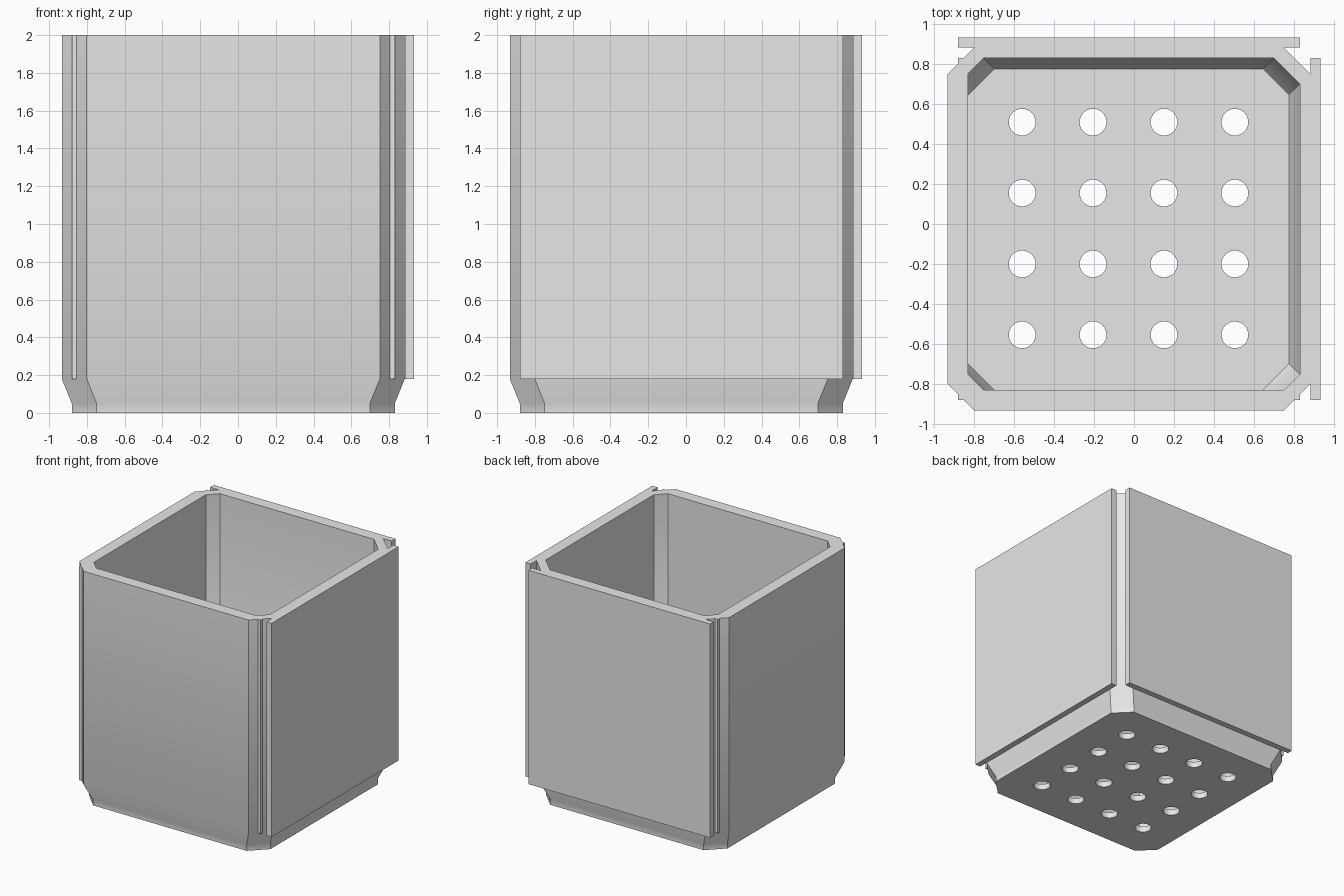
import bpy
import bmesh
from math import radians

if "Cube" in bpy.data.objects:
    bpy.data.objects.remove(bpy.data.objects["Cube"], do_unlink=True)

grey = bpy.data.materials.new("light grey plastic")
grey.use_nodes = True
grey.diffuse_color = (0.8, 0.8, 0.8, 1)
grey.node_tree.nodes["Principled BSDF"].inputs["Base Color"].default_value = (0.8, 0.8, 0.8, 1)

TOP, TAPER, FLOOR = 2.0, 0.18, 0.05
LOW, HIGH = -0.933, 0.883      # body limits, the same in x and y
STEP, CUT = 0.053, 0.132       # base inset and corner chamfer


def make_object(name, bm):
    bmesh.ops.recalc_face_normals(bm, faces=bm.faces)
    mesh = bpy.data.meshes.new(name)
    bm.to_mesh(mesh)
    bm.free()
    mesh.materials.append(grey)
    obj = bpy.data.objects.new(name, mesh)
    bpy.context.collection.objects.link(obj)
    return obj


def octagon(low, high, cuts):
    """Chamfered square; cuts run front right, back right, back left, front left."""
    a, b, c, d = cuts
    return [(low + d, low), (high - a, low), (high, low + a), (high, high - b),
            (high - b, high), (low + c, high), (low, high - c), (low, low + d)]


def loft(name, sections):
    """Skin a stack of (outline, height) sections and cap both ends."""
    bm = bmesh.new()
    rings = [[bm.verts.new((x, y, z)) for x, y in pts] for pts, z in sections]
    for r, s in zip(rings, rings[1:]):
        for i in range(len(r)):
            j = (i + 1) % len(r)
            bm.faces.new((r[i], r[j], s[j], s[i]))
    bm.faces.new(rings[0])
    bm.faces.new(rings[-1])
    return make_object(name, bm)


def prism(name, outline):
    return loft(name, [(outline, TAPER), (outline, TOP)])


# Pot body: tapered foot, straight walls, rim and hollow inside
foot = octagon(LOW + STEP, HIGH - STEP, [CUT] * 4)
wall = octagon(LOW, HIGH, [CUT] * 4)
opening = octagon(-0.83, 0.83, [0.077, 0.13, 0.077, 0.077])
floor = octagon(-0.83, 0.777, [0.13] * 4)
body = loft("pot_body", [(foot, 0), (foot, FLOOR), (wall, TAPER), (wall, TOP),
                         (opening, TOP), (opening, TAPER), (floor, FLOOR)])

# Drainage holes through the floor
bm = bmesh.new()
for i in range(4):
    for j in range(4):
        made = bmesh.ops.create_cone(bm, cap_ends=True, segments=32,
                                     radius1=0.067, radius2=0.067, depth=0.3)
        bmesh.ops.translate(bm, verts=made["verts"],
                            vec=(-0.56 + i * 0.355, -0.555 + j * 0.355, 0))
cutter = make_object("hole_cutter", bm)
cutter.hide_render = True
holes = body.modifiers.new("drainage holes", "BOOLEAN")
holes.operation = "DIFFERENCE"
holes.solver = "EXACT"
holes.object = cutter
bpy.context.view_layer.objects.active = body
bpy.ops.object.modifier_apply(modifier=holes.name)
bpy.data.objects.remove(cutter, do_unlink=True)

# Overhanging slabs on the back and the left side
start, end, outer = LOW + STEP, HIGH - STEP, HIGH + 0.05
back = [(start, HIGH), (end, HIGH), (end, outer), (start, outer)]
prism("back_slab", back)
prism("left_slab", [(y, x) for x, y in back])

# Small square ribs on three chamfered corners
for name, sx, sy in (("front_right_rib", -1, -1), ("front_left_rib", 1, -1),
                     ("back_right_rib", -1, 1)):
    x = end if sx > 0 else start
    y = end if sy > 0 else start
    rib = CUT - 2 * STEP
    prism(name, [(x, y), (x - sx * rib, y), (x, y - sy * rib)])

# Smooth the shallow foot bend, keep every real edge crisp
bpy.ops.object.select_all(action="DESELECT")
body.select_set(True)
bpy.context.view_layer.objects.active = body
bpy.ops.object.shade_smooth_by_angle(angle=radians(30))
